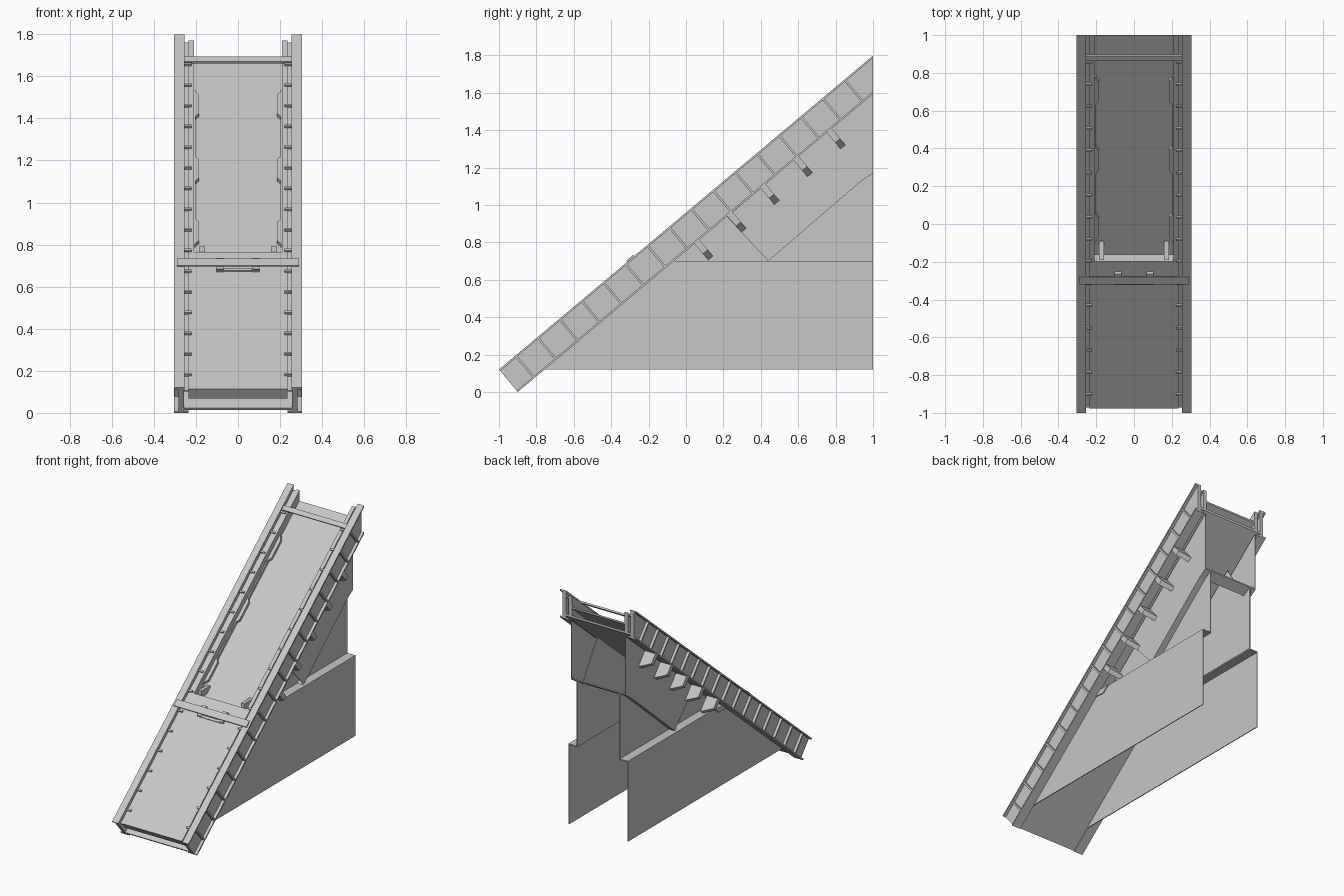
import bpy, bmesh, math
from mathutils import Vector

cube = bpy.data.objects.get("Cube")
if cube:
    bpy.data.objects.remove(cube, do_unlink=True)

mat = bpy.data.materials.new("plain grey")
mat.use_nodes = True
GREY = (0.57, 0.57, 0.57, 1)
mat.diffuse_color = GREY
mat.node_tree.nodes["Principled BSDF"].inputs["Base Color"].default_value = GREY

ANGLE = math.radians(40)
C, S = math.cos(ANGLE), math.sin(ANGLE)
DEPTH = 0.157


def prism(bm, ring, offset):
    """Extrude a closed ring of points along an offset."""
    verts = [bm.verts.new(p) for p in ring]
    face = bm.faces.new(verts)
    new = bmesh.ops.extrude_face_region(bm, geom=[face])["geom"]
    moved = [v for v in new if isinstance(v, bmesh.types.BMVert)]
    bmesh.ops.translate(bm, verts=moved, vec=offset)


def finish(bm, name):
    bmesh.ops.recalc_face_normals(bm, faces=bm.faces[:])
    mesh = bpy.data.meshes.new(name)
    bm.to_mesh(mesh)
    bm.free()
    mesh.materials.append(mat)
    obj = bpy.data.objects.new(name, mesh)
    bpy.context.scene.collection.objects.link(obj)


def at(s, d, x=0):
    """Point s along the incline and d below its top plane."""
    return Vector((x, -1 + s * C + d * S, 0.12 + s * S - d * C))


def s_of(y, d=0):
    return (y + 1 - d * S) / C


def panel(bm, x0, x1, outline):
    """Side profile of (y, z) points, extruded across x."""
    prism(bm, [(x0, y, z) for y, z in outline], (x1 - x0, 0, 0))


def slab(bm, x0, x1, d0, d1, s0=0.0, s1=None):
    """Inclined bar; without s1 it is cut upright at the back plane."""
    ends = [s_of(1, d) if s1 is None else s1 for d in (d0, d1)]
    ring = [at(s0, d0, x0), at(ends[0], d0, x0), at(ends[1], d1, x0), at(s0, d1, x0)]
    prism(bm, ring, (x1 - x0, 0, 0))


def box(bm, x0, x1, y0, y1, z0, z1):
    panel(bm, x0, x1, [(y0, z0), (y1, z0), (y1, z1), (y0, z1)])


# Raised lower deck, recessed upper floor and the sheet beneath
STEP = s_of(-0.2, 0.02)
bm = bmesh.new()
slab(bm, -0.236, 0.236, 0.021, 0.08, 0.014, STEP)
finish(bm, "lower_deck")
bm = bmesh.new()
slab(bm, -0.212, 0.212, 0.08, 0.09, STEP)
finish(bm, "recessed_floor")
bm = bmesh.new()
slab(bm, -0.26, 0.26, 0.127, 0.14)
finish(bm, "bottom_sheet")

for side, word in ((1, "left"), (-1, "right")):
    # Flanged side beam with stiffeners outside its web
    bm = bmesh.new()
    slab(bm, side * 0.255, side * 0.305, 0, 0.01)
    slab(bm, side * 0.235, side * 0.305, DEPTH - 0.01, DEPTH)
    slab(bm, side * 0.257, side * 0.284, 0.01, DEPTH - 0.01)
    finish(bm, word + "_beam")
    bm = bmesh.new()
    for i in range(16):
        s = 0.11 + i * 0.153
        slab(bm, side * 0.284, side * 0.303, 0.01, DEPTH - 0.01, s, s + 0.012)
        slab(bm, side * 0.222, side * 0.257, 0.01, 0.022, s, s + 0.012)
    finish(bm, word + "_stiffeners")

    # Curb along the recess, and the narrow strip beside the beam
    bm = bmesh.new()
    slab(bm, side * 0.21, side * 0.236, 0.021, 0.127, STEP)
    slab(bm, side * 0.236, side * 0.257, 0.028, 0.036, 0.014)
    finish(bm, word + "_curb")

    # Lower skirt with a ledge, and the upper wall set inside it
    bm = bmesh.new()
    panel(bm, side * 0.232, side * 0.238, [(-0.757, 0.12), (1, 0.12), (1, 0.70), (-0.066, 0.70)])
    box(bm, side * 0.17, side * 0.238, 0.0, 1, 0.692, 0.70)
    panel(bm, side * 0.175, side * 0.245, [(-0.11, 0.665), (-0.03, 0.66), (0.02, 0.70), (-0.066, 0.70)])
    finish(bm, word + "_skirt")
    bm = bmesh.new()
    panel(bm, side * 0.167, side * 0.173, [(-0.066, 0.70), (1, 0.70), (1, 1.17), (0.94, 1.13), (0.77, 1.40)])
    panel(bm, side * 0.212, side * 0.218,
          [(0.44, 0.70), (0.94, 1.13), (1, 1.17), (1, 1.595), (0.27, 0.98), (0.22, 0.935)])
    # sloped closing strip between the two walls
    panel(bm, side * 0.17, side * 0.216, [(0.44, 0.70), (0.94, 1.13), (1, 1.17), (1, 1.178), (0.94, 1.138), (0.43, 0.70)])
    finish(bm, word + "_wall")

    # Gussets below the beam
    bm = bmesh.new()
    for i in range(5):
        s = s_of(0.045 + i * 0.177, DEPTH)
        profile = [(0.216, 0), (0.303, 0), (0.303, 0.07), (0.216, 0.115)]
        ring = [at(s, DEPTH + d, side * x) for x, d in profile]
        prism(bm, ring, Vector((0, C, S)) * 0.035)
    finish(bm, word + "_gussets")

    # Guide strip in the recess, widened by three tapered pads
    bm = bmesh.new()
    slab(bm, side * 0.202, side * 0.21, 0.06, 0.08, s_of(-0.1), s_of(0.74))
    for y in (-0.02, 0.335, 0.70):
        s = s_of(y, 0.06)
        ring = [at(s + a, 0.06, side * x) for a, x in
                ((-0.1, 0.21), (-0.07, 0.186), (0.07, 0.186), (0.1, 0.21))]
        prism(bm, ring, at(0, 0.02) - at(0, 0))
    finish(bm, word + "_guide")

    # Bracket at the step
    bm = bmesh.new()
    box(bm, side * 0.158, side * 0.185, -0.19, -0.09, 0.745, 0.79)
    finish(bm, word + "_bracket")

# Cross members
bm = bmesh.new()
slab(bm, -0.255, 0.255, 0.009, 0.021, s_of(0.857), s_of(0.883))
finish(bm, "upper_crossbar")

bm = bmesh.new()
slab(bm, -0.29, 0.29, -0.008, 0.0, s_of(-0.315), s_of(-0.277))
finish(bm, "middle_crossbar")

# Handle bar on two feet
bm = bmesh.new()
slab(bm, -0.1, 0.1, 0.008, 0.014, s_of(-0.328), s_of(-0.315))
for x in (-0.085, 0.085):
    slab(bm, x - 0.018, x + 0.018, 0.002, 0.021, s_of(-0.325), s_of(-0.265))
finish(bm, "handle")

bm = bmesh.new()
panel(bm, -0.216, 0.216, [(0.94, 1.13), (1, 1.17), (1, 1.18), (0.94, 1.14)])
finish(bm, "back_brace")
